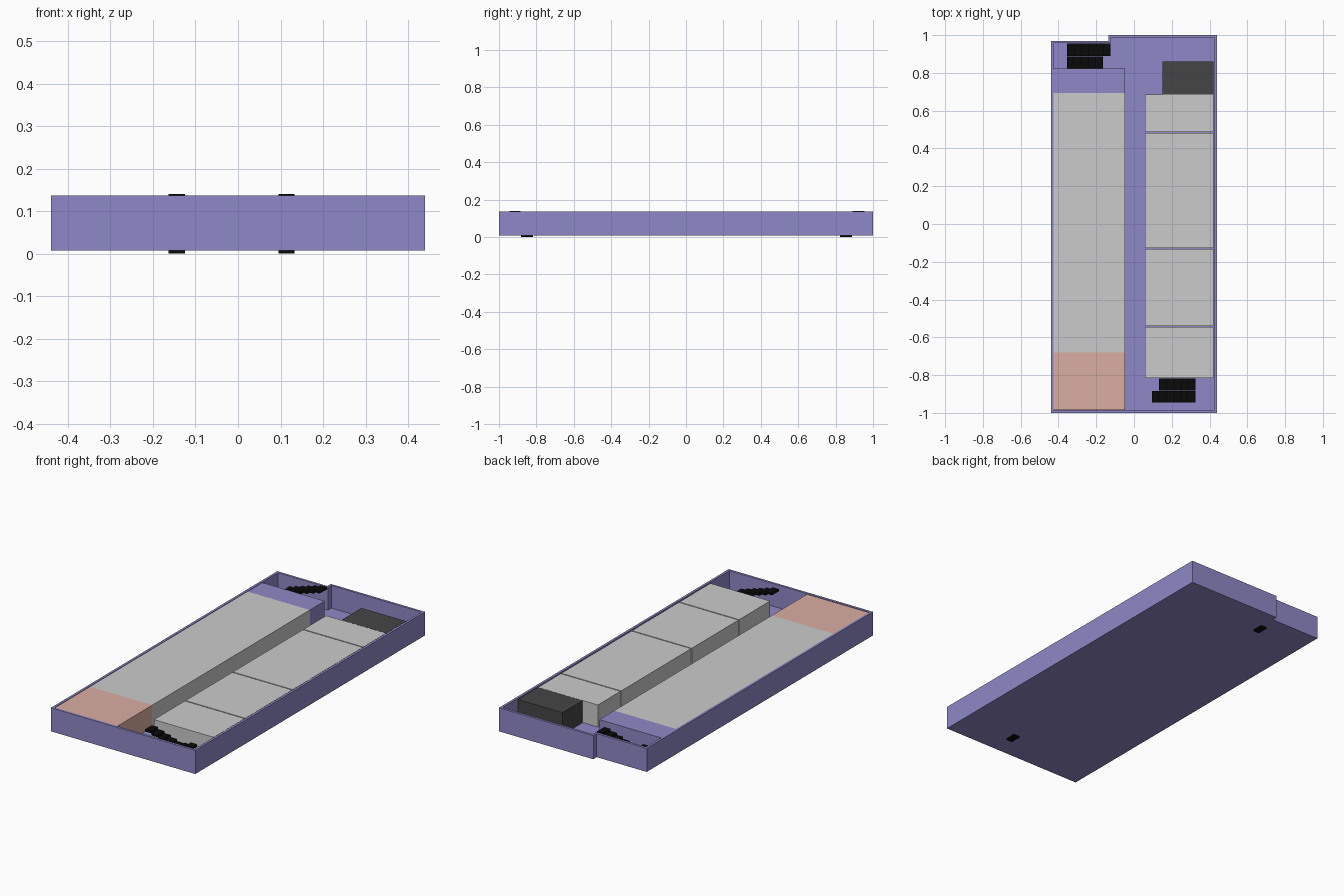
import bpy, bmesh

if "Cube" in bpy.data.objects:
    bpy.data.objects.remove(bpy.data.objects["Cube"])


def material(name, rgb):
    m = bpy.data.materials.new(name)
    m.diffuse_color = (*rgb, 1)
    m.use_nodes = True
    m.node_tree.nodes["Principled BSDF"].inputs["Base Color"].default_value = m.diffuse_color
    return m


PURPLE = material("purple", (0.275, 0.25, 0.57))
PINK = material("pink", (0.71, 0.42, 0.36))
CHARCOAL = material("charcoal", (0.06, 0.06, 0.06))
BLACK = material("black", (0.003, 0.003, 0.003))


def finish(name, bm, mat):
    bmesh.ops.recalc_face_normals(bm, faces=bm.faces)
    me = bpy.data.meshes.new(name)
    bm.to_mesh(me)
    bm.free()
    ob = bpy.data.objects.new(name, me)
    bpy.context.collection.objects.link(ob)
    if mat:
        me.materials.append(mat)
    return ob


def add_box(bm, x, y, z):
    verts = bmesh.ops.create_cube(bm, size=1)["verts"]
    for v in verts:
        for i, (a, b) in enumerate((x, y, z)):
            v.co[i] = a if v.co[i] < 0 else b


def box(name, x, y, z, mat=None):
    bm = bmesh.new()
    add_box(bm, x, y, z)
    return finish(name, bm, mat)


BASE, FLOOR, TOP, RIM = 0.007, 0.012, 0.134, 0.137
T = 0.013  # wall thickness


def outline(inset):
    # stepped back edge: the left part sits slightly further forward
    i = inset
    return [(-0.44 + i, -1 + i), (0.44 - i, -1 + i), (0.44 - i, 1 - i),
            (-0.135 + i, 1 - i), (-0.135 + i, 0.97 - i), (-0.44 + i, 0.97 - i)]


# floor slab
bm = bmesh.new()
face = bm.faces.new([bm.verts.new((x, y, BASE)) for x, y in outline(0)])
new = bmesh.ops.extrude_face_region(bm, geom=[face])["geom"]
for v in new:
    if isinstance(v, bmesh.types.BMVert):
        v.co.z = FLOOR
finish("floor", bm, PURPLE)

# perimeter wall: four rings bridged into a closed hollow outline
bm = bmesh.new()
rings = [[bm.verts.new((x, y, z)) for x, y in outline(i)]
         for i, z in ((0, BASE), (0, RIM), (T, RIM), (T, BASE))]
for k in range(4):
    a, b = rings[k], rings[(k + 1) % 4]
    n = len(a)
    for j in range(n):
        bm.faces.new((a[j], a[(j + 1) % n], b[(j + 1) % n], b[j]))
finish("outer_wall", bm, PURPLE)

# left row of rooms
LX = (-0.427, -0.047)
box("left_front_room", LX, (-0.985, -0.68), (FLOOR, TOP), PINK)
box("left_main_block", LX, (-0.68, 0.693), (FLOOR, TOP))
box("left_end_block", LX, (0.693, 0.822), (FLOOR, TOP), PURPLE)

# right row of rooms, separated by narrow gaps
edges = [-0.815, -0.543, -0.130, 0.485, 0.685]
for k, (y0, y1) in enumerate(zip(edges, edges[1:])):
    g0 = 0.003 if k else 0
    g1 = 0.003 if k < 3 else 0
    box(f"right_block_{k + 1}", (0.058, 0.422), (y0 + g0, y1 - g1), (FLOOR, TOP))
box("service_room", (0.15, 0.422), (0.686, 0.86), (FLOOR, TOP), CHARCOAL)


# half-turn staircases: lower flight runs out, upper flight returns
def staircase(name, start, direction, lower_y, upper_y, steps=6, run=0.23):
    bm = bmesh.new()
    going, rise = run / steps, 0.14 / (2 * steps)
    for k in range(2 * steps):
        pos = k if k < steps else 2 * steps - 1 - k
        xs = sorted((start + direction * going * pos,
                     start + direction * going * (pos + 1)))
        add_box(bm, xs, lower_y if k < steps else upper_y,
                (k * rise, (k + 1) * rise))
    return finish(name, bm, BLACK)


staircase("back_staircase", -0.125, -1, (0.823, 0.887), (0.890, 0.955))
staircase("front_staircase", 0.095, 1, (-0.882, -0.819), (-0.945, -0.885))
